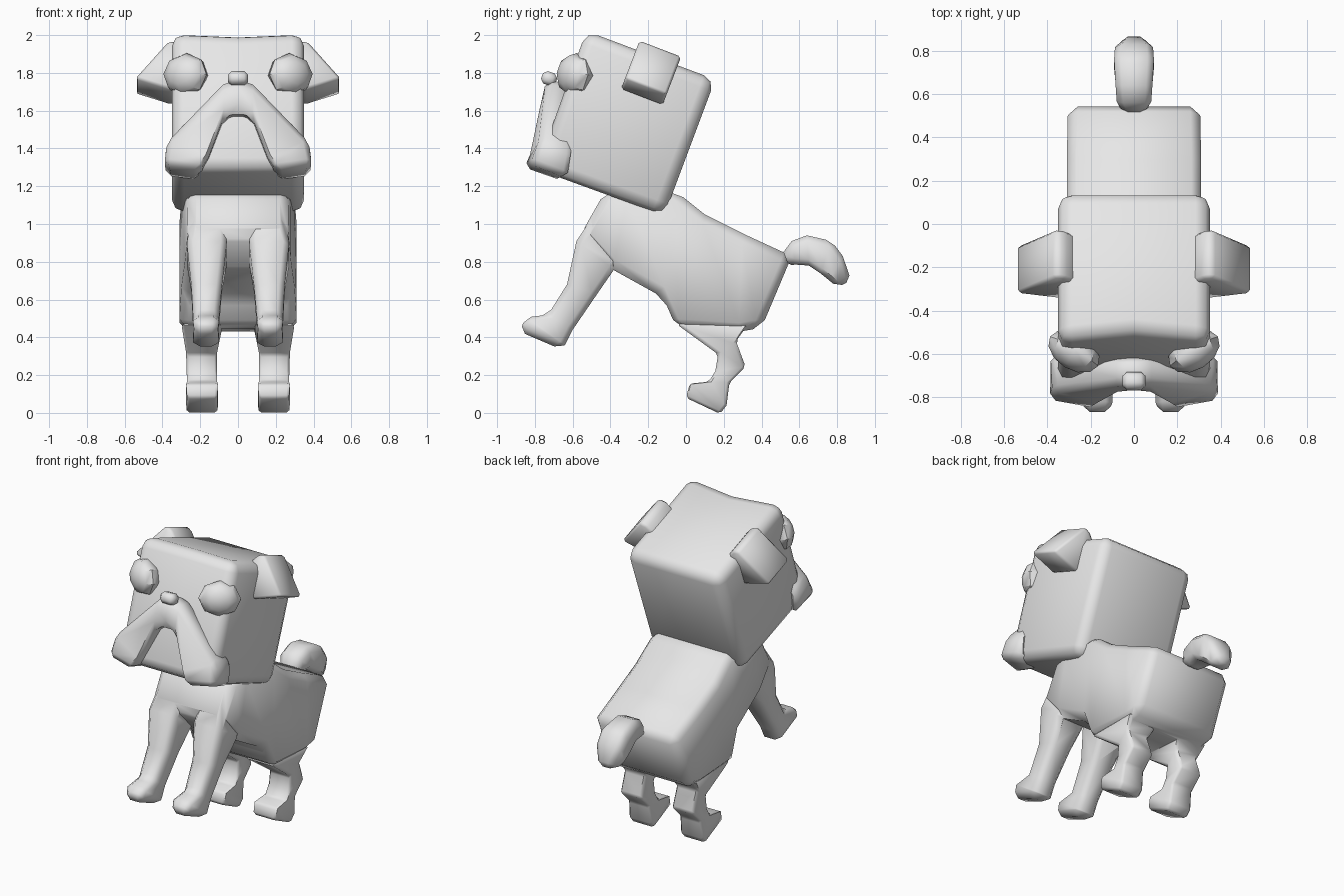
import bpy, bmesh, math
from mathutils import Vector, Matrix

if "Cube" in bpy.data.objects:
    bpy.data.objects.remove(bpy.data.objects["Cube"])

grey = bpy.data.materials.new("light_grey")
grey.diffuse_color = (0.8, 0.8, 0.8, 1)
grey.use_nodes = True
grey.node_tree.nodes["Principled BSDF"].inputs["Base Color"].default_value = grey.diffuse_color


def finish(name, bm, bevel=0.0, smooth=50, segments=1):
    """Turn a bmesh into a bevelled, smooth shaded object."""
    bmesh.ops.recalc_face_normals(bm, faces=bm.faces)
    me = bpy.data.meshes.new(name)
    bm.to_mesh(me)
    bm.free()
    me.materials.append(grey)
    ob = bpy.data.objects.new(name, me)
    bpy.context.collection.objects.link(ob)
    if bevel:
        m = ob.modifiers.new("bevel", 'BEVEL')
        m.width, m.segments = bevel, segments
        m.limit_method, m.angle_limit = 'ANGLE', math.radians(35)
        activate(ob)
        bpy.ops.object.modifier_apply(modifier="bevel")
    shade(ob, smooth)
    return ob


def activate(ob):
    bpy.ops.object.select_all(action='DESELECT')
    ob.select_set(True)
    bpy.context.view_layer.objects.active = ob


def shade(ob, angle):
    activate(ob)
    bpy.ops.object.shade_smooth_by_angle(angle=math.radians(angle))


def loft(sections):
    """Skin a list of equal point loops and cap both ends."""
    bm = bmesh.new()
    rings = [[bm.verts.new(p) for p in s] for s in sections]
    n = len(rings[0])
    for a, b in zip(rings, rings[1:]):
        for i in range(n):
            j = (i + 1) % n
            bm.faces.new((a[i], a[j], b[j], b[i]))
    bm.faces.new(rings[0])
    bm.faces.new(rings[-1])
    return bm


def limb(stations, s=1):
    """Stations: upper (y, z), lower (y, z), inner x, outer x."""
    return loft([[(s * xi, ty, tz), (s * xo, ty, tz), (s * xo, by, bz), (s * xi, by, bz)]
                 for ty, tz, by, bz, xi, xo in stations])


def centred(stations):
    return limb([(a, b, c, d, -w, w) for a, b, c, d, w in stations])


# Torso
body = finish("body", centred([
    (-0.43, 1.17, -0.56, 0.94, 0.265),
    (-0.30, 1.18, -0.39, 0.76, 0.28),
    (-0.05, 1.17, -0.12, 0.61, 0.30),
    (0.10, 1.05, -0.05, 0.45, 0.31),
    (0.30, 0.95, 0.28, 0.43, 0.31),
    (0.56, 0.83, 0.40, 0.45, 0.305)]), 0.045)

# Legs, fused into the torso
front_leg = [
    (-0.48, 1.06, -0.28, 0.93, 0.07, 0.255),
    (-0.58, 0.91, -0.38, 0.76, 0.06, 0.27),
    (-0.63, 0.68, -0.47, 0.63, 0.085, 0.247),
    (-0.73, 0.52, -0.60, 0.44, 0.10, 0.238),
    (-0.85, 0.505, -0.64, 0.36, 0.10, 0.238),
    (-0.88, 0.43, -0.67, 0.34, 0.11, 0.23)]
hind_leg = [
    (-0.05, 0.47, 0.33, 0.47, 0.08, 0.30),
    (0.17, 0.31, 0.265, 0.38, 0.11, 0.275),
    (0.155, 0.22, 0.315, 0.245, 0.11, 0.272),
    (0.12, 0.165, 0.23, 0.16, 0.11, 0.27),
    (0.02, 0.155, 0.215, 0.04, 0.105, 0.275),
    (0.0, 0.08, 0.18, -0.005, 0.11, 0.27)]
for s in (1, -1):
    for name, stations in (("front_leg", front_leg), ("hind_leg", hind_leg)):
        leg = finish(name, limb(stations, s), 0.03)
        m = body.modifiers.new("join", 'BOOLEAN')
        m.operation, m.solver, m.object = 'UNION', 'EXACT', leg
        activate(body)
        bpy.ops.object.modifier_apply(modifier="join")
        bpy.data.objects.remove(leg)
shade(body, 60)

# Tail
finish("tail", centred([
    (0.50, 0.83, 0.53, 0.78, 0.05),
    (0.56, 0.91, 0.58, 0.785, 0.08),
    (0.64, 0.94, 0.65, 0.78, 0.085),
    (0.77, 0.91, 0.71, 0.74, 0.092),
    (0.83, 0.83, 0.76, 0.70, 0.088),
    (0.875, 0.70, 0.80, 0.665, 0.05)]), 0.03)

# Head: tilted block with a slightly dipped brow
corners = [(-0.535, 2.025), (0.155, 1.765), (-0.115, 1.045), (-0.79, 1.29)]
head = loft([[(x, y + (0.035 if x == 0 and i == 0 else 0), z - (0.015 if x == 0 and i == 0 else 0))
              for i, (y, z) in enumerate(corners)] for x in (-0.35, 0, 0.35)])
finish("head", head, 0.065, 60, 2)

# Muzzle: arch running from the nose down to both cheeks
half = [
    [(0.08, -0.74, 1.74), (0.075, -0.785, 1.57), (0.075, -0.66, 1.55), (0.08, -0.61, 1.73)],
    [(0.37, -0.775, 1.445), (0.155, -0.83, 1.36), (0.155, -0.68, 1.33), (0.39, -0.60, 1.385)],
    [(0.395, -0.82, 1.32), (0.20, -0.86, 1.295), (0.21, -0.66, 1.225), (0.38, -0.625, 1.245)]]
mid = [(0, -0.74, 1.765), (0, -0.775, 1.595), (0, -0.65, 1.57), (0, -0.61, 1.76)]
other = [[(-x, y, z) for x, y, z in s] for s in reversed(half)]
finish("muzzle", loft(other + [mid] + half), 0.03)

# Nose
nose = bmesh.new()
bmesh.ops.create_cube(nose, size=1, matrix=Matrix.Translation((0, -0.725, 1.77))
                      @ Matrix.Rotation(math.radians(-20), 4, 'X')
                      @ Matrix.Diagonal((0.105, 0.08, 0.07, 1)))
finish("nose", nose, 0.02)

# Ears (wedge profile tilted with the head) and eyes (flattened balls)
tilt = math.radians(21)
ear = [(0.545, -0.075), (0.365, 0.14), (0.32, 0.13), (0.26, 0.06), (0.28, -0.10), (0.35, -0.14)]
for s, side in ((1, "left"), (-1, "right")):
    rings = []
    for u in (-0.118, 0.118):
        rings.append([(s * x, -0.185 + u * math.cos(tilt) + v * math.sin(tilt),
                       1.80 - u * math.sin(tilt) + v * math.cos(tilt)) for x, v in ear])
    finish("ear_" + side, loft(rings), 0.015)

    look = Vector((s * 0.53, -0.85, 0.1)).to_track_quat('Z', 'Y').to_matrix().to_4x4()
    eye = bmesh.new()
    bmesh.ops.create_uvsphere(eye, u_segments=8, v_segments=6, radius=1,
                              matrix=Matrix.Translation((s * 0.277, -0.588, 1.79)) @ look
                              @ Matrix.Diagonal((0.13, 0.115, 0.085, 1)))
    finish("eye_" + side, eye, 0, 40)
